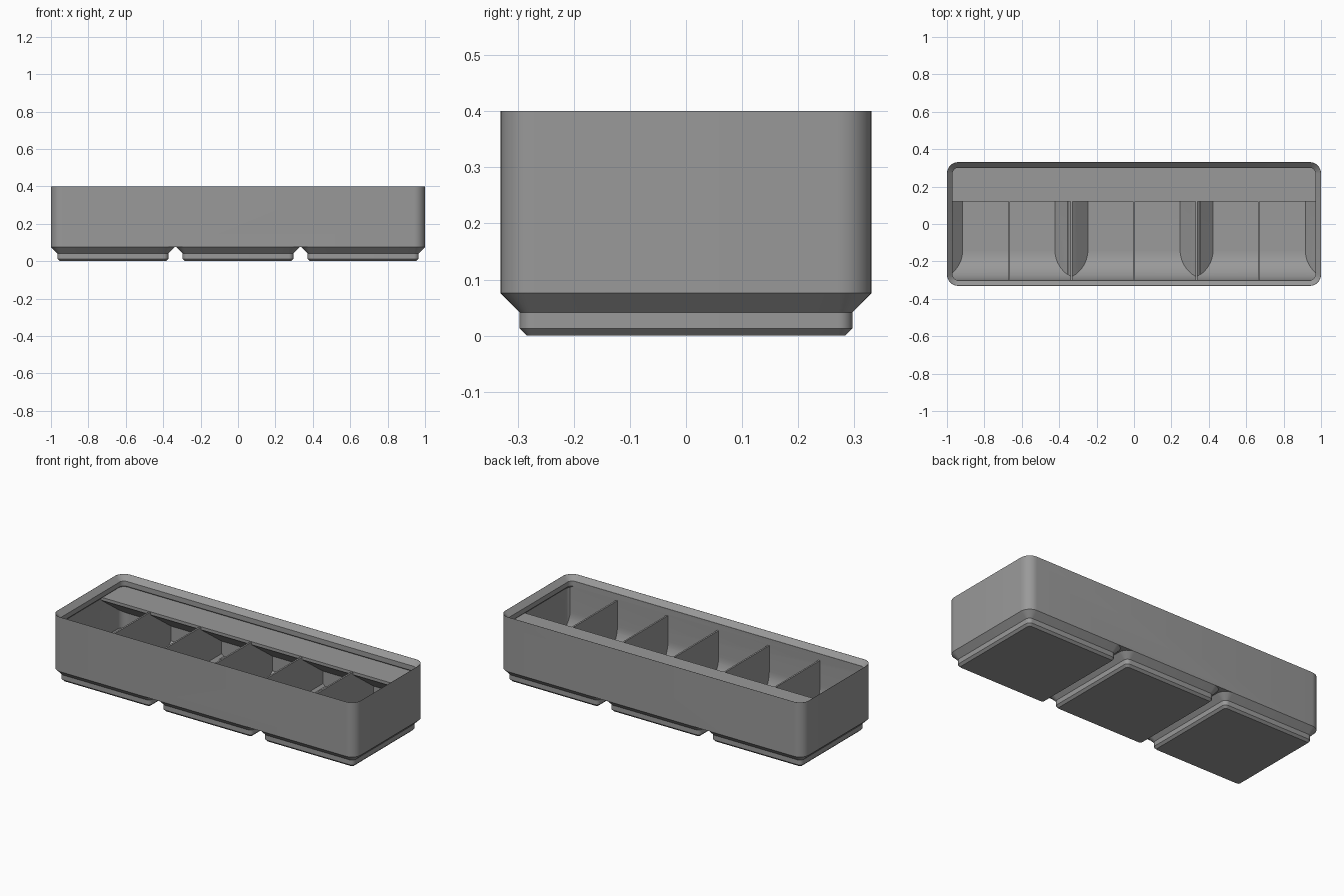
import bpy, bmesh, math

if "Cube" in bpy.data.objects:
    bpy.data.objects.remove(bpy.data.objects["Cube"])

HX, HY, R = 1.0, 0.3307, 0.06      # half sizes and corner radius of the tray
PITCH = 0.6667                     # spacing of the feet
FLOOR, WALL = 0.0195, 0.015
DIV_TOP, TAB_TOP = 0.332, 0.335

grey = bpy.data.materials.new("plain grey")
grey.diffuse_color = (0.32, 0.32, 0.32, 1)
grey.use_nodes = True
grey.node_tree.nodes["Principled BSDF"].inputs["Base Color"].default_value = grey.diffuse_color


def make(name, bm):
    bmesh.ops.recalc_face_normals(bm, faces=bm.faces)
    me = bpy.data.meshes.new(name)
    bm.to_mesh(me)
    bm.free()
    me.materials.append(grey)
    ob = bpy.data.objects.new(name, me)
    bpy.context.collection.objects.link(ob)
    return ob


def loft(name, rings, cx=0.0, seg=8):
    """Closed solid through rounded rectangles (half x, half y, radius, z)."""
    bm = bmesh.new()
    loops = []
    for hx, hy, r, z in rings:
        loop = []
        for k, (sx, sy) in enumerate([(1, 1), (-1, 1), (-1, -1), (1, -1)]):
            for i in range(seg + 1):
                a = math.pi / 2 * (k + i / seg)
                loop.append(bm.verts.new((cx + sx * (hx - r) + r * math.cos(a),
                                          sy * (hy - r) + r * math.sin(a), z)))
        loops.append(loop)
    n = len(loops[0])
    for a, b in zip(loops, loops[1:]):
        for i in range(n):
            j = (i + 1) % n
            bm.faces.new((a[i], a[j], b[j], b[i]))
    bm.faces.new(loops[0])
    bm.faces.new(loops[-1])
    return make(name, bm)


def extrude_x(name, profile, x0, x1):
    """Solid from a (y, z) profile swept along x."""
    bm = bmesh.new()
    a = [bm.verts.new((x0, y, z)) for y, z in profile]
    b = [bm.verts.new((x1, y, z)) for y, z in profile]
    n = len(a)
    for i in range(n):
        j = (i + 1) % n
        bm.faces.new((a[i], a[j], b[j], b[i]))
    bm.faces.new(a)
    bm.faces.new(b)
    return make(name, bm)


def boolean(target, tool, op):
    """Apply a boolean and remove the tool."""
    mod = target.modifiers.new("cut", 'BOOLEAN')
    mod.operation, mod.object, mod.solver = op, tool, 'EXACT'
    bpy.context.view_layer.objects.active = target
    bpy.ops.object.modifier_apply(modifier=mod.name)
    bpy.data.objects.remove(tool)


def inset(d, z):
    return (HX - d, HY - d, max(R - d, 0.012), z)


# outer body and three stepped feet
tray = loft("tray_body", [inset(0, 0.0757), inset(0, 0.4)])
for i in (-1, 0, 1):
    foot = loft("foot", [(0.2837, 0.2837, 0.0127, 0), (0.2964, 0.2964, 0.0255, 0.0127),
                         (0.2964, 0.2964, 0.0255, 0.0414), (0.3307, 0.3307, 0.06, 0.0757),
                         (0.31, 0.31, 0.05, 0.1)], i * (HX - 0.3307))
    boolean(tray, foot, 'UNION')

# inner space: stacking lip, walls, and a sloped pan inside each foot
space = loft("inner_space", [inset(WALL, 0.087), inset(WALL, 0.327), inset(0.03, 0.342),
                             inset(0.03, 0.371), inset(0.001, 0.4), inset(-0.009, 0.41)])
for i in (-1, 0, 1):
    pan = loft("pan", [(0.2465, 0.2465, 0.008, FLOOR), (0.314, 0.314, 0.05, 0.087),
                       (0.30, 0.30, 0.04, 0.12)], i * (HX - 0.3307))
    boolean(space, pan, 'UNION')

# the front of the inner space is rounded into a finger scoop
SR, FRONT = 0.16, -0.30
arc = [(FRONT + SR - SR * math.cos(a), FLOOR + SR - SR * math.sin(a))
       for a in (math.pi / 2 * k / 14 for k in range(15))]
scoop = extrude_x("scoop", [(-0.5, 0.5), (-0.5, 0.3717), (FRONT, 0.3717)] + arc
                  + [(FRONT + SR, -0.1), (0.5, -0.1), (0.5, 0.5)], -1.2, 1.2)
boolean(space, scoop, 'INTERSECT')
boolean(tray, space, 'DIFFERENCE')

# label tab along the back wall
tab = extrude_x("label_tab", [(0.12, TAB_TOP), (0.12, TAB_TOP - 0.018),
                              (0.4, TAB_TOP - 0.018 - 0.28 * 0.73), (0.4, TAB_TOP)], -1.1, 1.1)
boolean(tab, loft("trim", [inset(0.008, 0.05), inset(0.008, 0.5)]), 'INTERSECT')

# dividers: over the foot centres they reach the floor, between feet they sit on a ridge
T = 0.005
deep = [(-0.318, DIV_TOP), (-0.318, 0.09), (-0.25, 0.014),
        (0.25, 0.014), (0.318, 0.09), (0.318, DIV_TOP)]
short = [(-0.318, DIV_TOP), (-0.318, 0.082), (0.318, 0.082), (0.318, DIV_TOP)]
parts = [tray, tab]
for k in range(-2, 3):
    x = k * PITCH / 2
    parts.append(extrude_x("divider", short if k % 2 else deep, x - T, x + T))
    if k % 2:
        bm = bmesh.new()
        ends = [[bm.verts.new((x + dx, y, z)) for dx, z in
                 ((-0.021, 0.0855), (0.021, 0.0855), (T, 0.1), (-T, 0.1))]
                for y in (-0.31, 0.318)]
        for i in range(4):
            j = (i + 1) % 4
            bm.faces.new((ends[0][i], ends[0][j], ends[1][j], ends[1][i]))
        for e in ends:
            bm.faces.new(e)
        parts.append(make("divider_ridge", bm))

# smooth rounded corners, keep edges sharp
bpy.ops.object.select_all(action='DESELECT')
for ob in parts:
    ob.select_set(True)
bpy.context.view_layer.objects.active = tray
bpy.ops.object.shade_smooth_by_angle(angle=math.radians(30))
